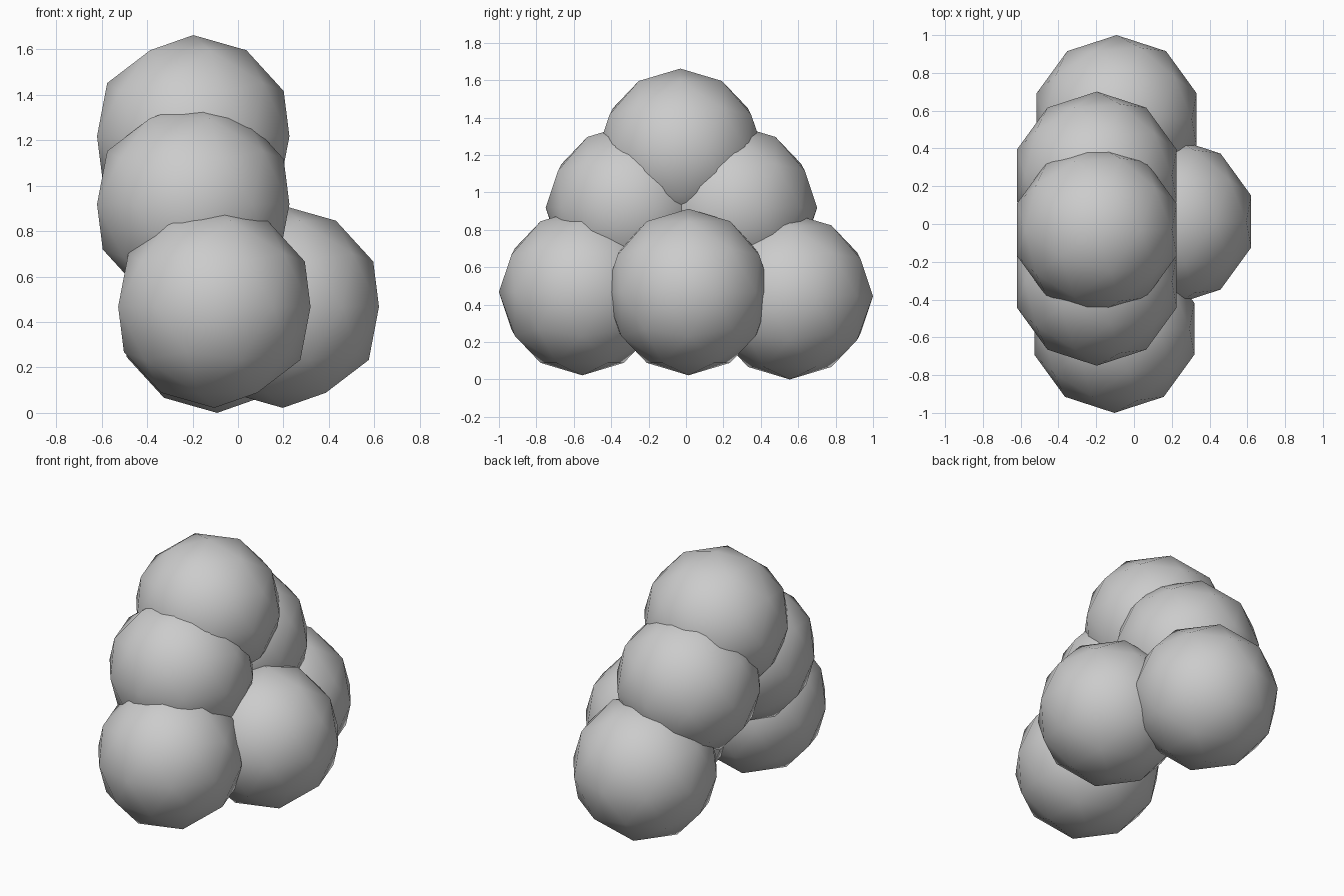
import bpy

if "Cube" in bpy.data.objects:
    bpy.data.objects.remove(bpy.data.objects["Cube"])

RADIUS = 0.445


def ball(name, location):
    bpy.ops.mesh.primitive_ico_sphere_add(subdivisions=2, radius=RADIUS, location=location)
    obj = bpy.context.object
    obj.name = name
    bpy.ops.object.shade_smooth()
    return obj


# Stacked pile of low-poly balls: three at the base, two above, one on top
balls = {
    "base_ball_front": (-0.104, -0.555, 0.467),
    "base_ball_back": (-0.092, 0.555, 0.445),
    "base_ball_side": (0.197, 0.013, 0.467),
    "middle_ball_front": (-0.197, -0.305, 0.918),
    "middle_ball_back": (-0.197, 0.256, 0.918),
    "top_ball": (-0.197, -0.030, 1.217),
}
for name, location in balls.items():
    ball(name, location)
